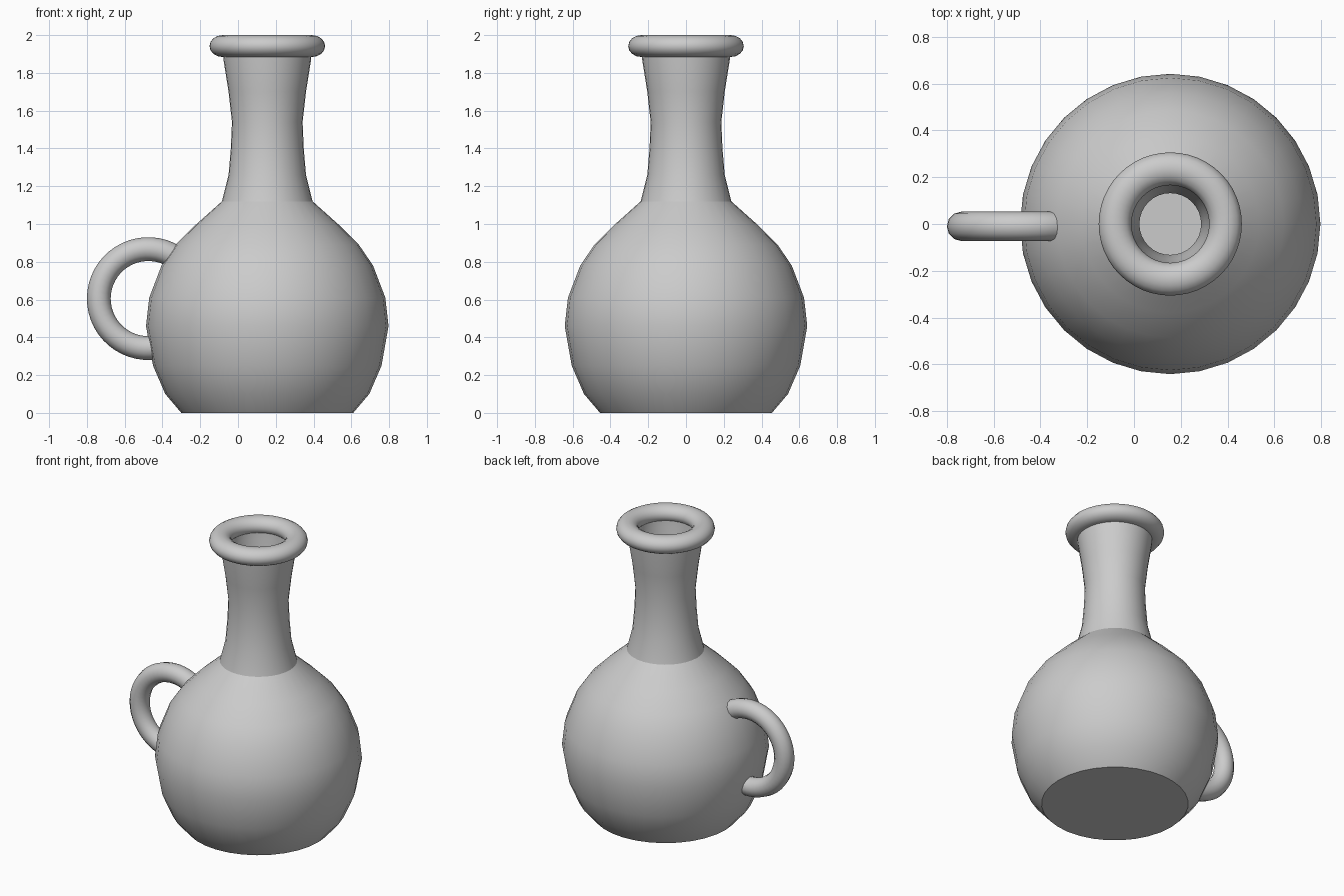
import bpy, bmesh, math
from math import sin, cos, pi, radians

if "Cube" in bpy.data.objects:
    bpy.data.objects.remove(bpy.data.objects["Cube"])

AXIS_X = 0.155


def finish(ob, angle=35):
    bpy.ops.object.select_all(action='DESELECT')
    ob.select_set(True)
    bpy.context.view_layer.objects.active = ob
    bpy.ops.object.shade_smooth_by_angle(angle=radians(angle))


def lathe(name, profile, segments=32, closed=True):
    """Revolve an (r, z) profile about the bottle axis."""
    bm = bmesh.new()
    rings = []
    for i in range(segments):
        a = 2 * pi * i / segments
        rings.append([bm.verts.new((r * cos(a), r * sin(a), z)) for r, z in profile])
    n = len(profile)
    for i in range(segments):
        a, b = rings[i], rings[(i + 1) % segments]
        for j in range(n if closed else n - 1):
            k = (j + 1) % n
            bm.faces.new((a[j], b[j], b[k], a[k]))
    bmesh.ops.remove_doubles(bm, verts=bm.verts, dist=1e-5)
    bmesh.ops.recalc_face_normals(bm, faces=bm.faces)
    me = bpy.data.meshes.new(name)
    bm.to_mesh(me)
    bm.free()
    ob = bpy.data.objects.new(name, me)
    ob.location.x = AXIS_X
    bpy.context.collection.objects.link(ob)
    finish(ob)
    return ob


# round body: thin hollow shell, with a flat floor
outer = [(0.455, 0), (0.54, 0.10), (0.605, 0.25), (0.642, 0.46), (0.625, 0.61),
         (0.56, 0.78), (0.485, 0.89), (0.38, 0.995), (0.24, 1.12)]
inner = [(r - 0.01, max(z, 0.008)) for r, z in reversed(outer)]
lathe("body", [(0, 0)] + outer + inner + [(0, 0.008)], closed=False)

# waisted hollow neck
neck = [(0.24, 1.12), (0.205, 1.26), (0.193, 1.40), (0.187, 1.54),
        (0.205, 1.70), (0.232, 1.87), (0.235, 1.93)]
lathe("neck", neck + [(r - 0.055, z) for r, z in reversed(neck)])

# rolled lip
lip = [(0.236 + 0.07 * cos(t), 1.942 + 0.058 * sin(t))
       for t in (2 * pi * i / 16 for i in range(16))]
lathe("lip", lip, segments=48)

# ring handle, with its ends sunk into the body
curve = bpy.data.curves.new("handle", 'CURVE')
curve.dimensions = '3D'
curve.bevel_depth = 0.063
curve.bevel_resolution = 4
curve.use_fill_caps = True
count = 33
spline = curve.splines.new('POLY')
spline.points.add(count - 1)
for i, p in enumerate(spline.points):
    a = radians(58 + (287 - 58) * i / (count - 1))
    p.co = (-0.475 + 0.262 * cos(a), -0.01, 0.605 + 0.262 * sin(a), 1)
temp = bpy.data.objects.new("handle_path", curve)
bpy.context.collection.objects.link(temp)
bpy.context.view_layer.update()
mesh = bpy.data.meshes.new_from_object(temp.evaluated_get(bpy.context.evaluated_depsgraph_get()))
bpy.data.objects.remove(temp)
handle = bpy.data.objects.new("handle", mesh)
bpy.context.collection.objects.link(handle)
finish(handle, 40)
